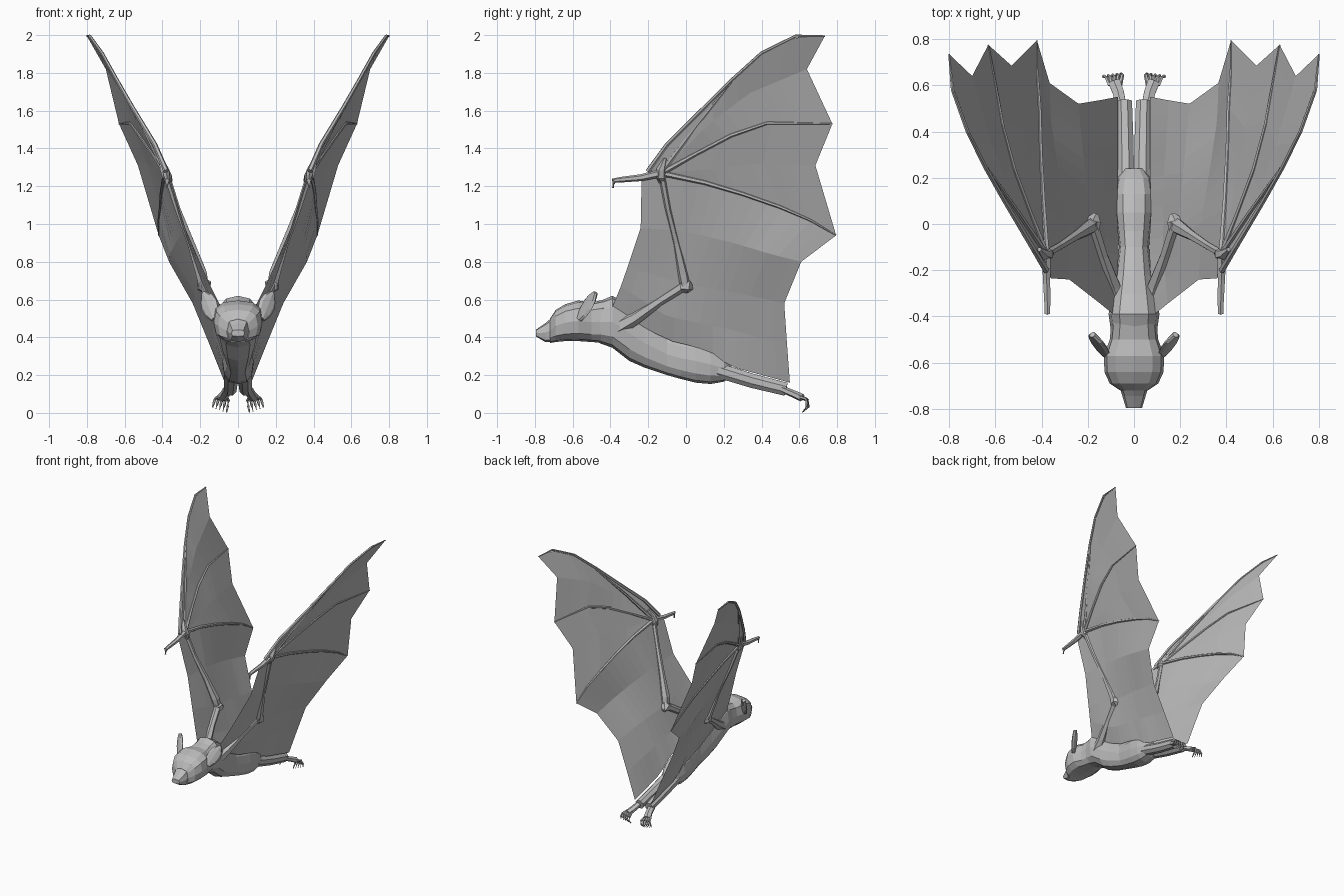
import bpy, math
from mathutils import Vector

grey = bpy.data.materials.new("bat_grey")
grey.diffuse_color = (0.5, 0.5, 0.5, 1)


def make(name, verts, faces, mirror=False):
    me = bpy.data.meshes.new(name)
    me.from_pydata([tuple(v) for v in verts], [], faces)
    me.materials.append(grey)
    ob = bpy.data.objects.new(name, me)
    bpy.context.collection.objects.link(ob)
    if mirror:
        ob.modifiers.new("mirror", 'MIRROR').use_mirror_merge = False
    return ob


def skin(name, rings, mirror=False):
    """Closed skin over rings of equal size, capped at both ends."""
    n = len(rings[0])
    verts = [v for r in rings for v in r]
    faces = [(k * n + i, k * n + (i + 1) % n, (k + 1) * n + (i + 1) % n, (k + 1) * n + i)
             for k in range(len(rings) - 1) for i in range(n)]
    faces += [tuple(range(n))[::-1], tuple(range((len(rings) - 1) * n, len(rings) * n))]
    return make(name, verts, faces, mirror)


def tube(name, pts, radii, sides=6, flat=1.0, mirror=True):
    """Tapered bone along a path; flat widens it vertically."""
    pts = [Vector(p) for p in pts]
    rings = []
    for i, p in enumerate(pts):
        t = (pts[min(i + 1, len(pts) - 1)] - pts[max(i - 1, 0)]).normalized()
        u = t.cross(Vector((0, 0, 1)) if abs(t.z) < 0.9 else Vector((0, 1, 0))).normalized()
        w = u.cross(t)
        rings.append([p + radii[i] * (math.cos(a) * u + flat * math.sin(a) * w)
                      for a in [math.tau * (j + 0.5) / sides for j in range(sides)]])
    return skin(name, rings, mirror)


def torso(name, stations, sides=12, power=0.8):
    """Cross-sections along y: (y, half width, bottom z, top z)."""
    def se(v):
        return math.copysign(abs(v) ** power, v)
    rings = []
    for y, rx, lo, hi in stations:
        rings.append([(rx * se(math.cos(a)), y, (lo + hi) / 2 + (hi - lo) / 2 * se(math.sin(a)))
                      for a in [math.tau * j / sides for j in range(sides)]])
    return skin(name, rings)


def resample(pts, n):
    pts = [Vector(p) for p in pts]
    d = [0]
    for a, b in zip(pts, pts[1:]):
        d.append(d[-1] + (b - a).length)
    out = []
    for k in range(n):
        s = d[-1] * k / (n - 1)
        i = max(j for j in range(len(pts) - 1) if d[j] <= s + 1e-9)
        out.append(pts[i].lerp(pts[i + 1], min(1, (s - d[i]) / (d[i + 1] - d[i]))))
    return out


def sheet(name, rows, n=13):
    """Membrane stretched over several paths."""
    rows = [resample(r, n) for r in rows]
    verts = [v for r in rows for v in r]
    faces = [(k * n + i, k * n + i + 1, (k + 1) * n + i + 1, (k + 1) * n + i)
             for k in range(len(rows) - 1) for i in range(n - 1)]
    return make(name, verts, faces, True)


# Body and head
torso("body", [(-0.46, 0.10, 0.37, 0.59), (-0.39, 0.11, 0.345, 0.62), (-0.30, 0.095, 0.275, 0.57),
               (-0.22, 0.08, 0.24, 0.50), (-0.10, 0.065, 0.20, 0.42), (-0.03, 0.073, 0.18, 0.40),
               (0.05, 0.082, 0.16, 0.39), (0.13, 0.082, 0.153, 0.36), (0.20, 0.07, 0.165, 0.31),
               (0.24, 0.04, 0.19, 0.26)])
torso("head", [(-0.72, 0.06, 0.37, 0.50), (-0.69, 0.105, 0.375, 0.545), (-0.64, 0.128, 0.38, 0.575),
               (-0.57, 0.13, 0.38, 0.595), (-0.50, 0.105, 0.375, 0.585), (-0.43, 0.098, 0.37, 0.60)],
      power=0.7)
torso("snout", [(-0.795, 0.035, 0.405, 0.44), (-0.745, 0.05, 0.375, 0.475), (-0.68, 0.07, 0.375, 0.53)],
      sides=8, power=0.6)

# Ears: flat leaf shapes leaning outward and back
long = Vector((0.32, 0.5, 0.8)).normalized()
thin = Vector((0.5, -0.75, 0.2))
thin = (thin - thin.dot(long) * long).normalized()
wide = long.cross(thin)
mid = Vector((0.153, -0.52, 0.57))
skin("ear", [[mid + long * s + wide * w * math.cos(a) + thin * 0.014 * math.sin(a)
              for a in [math.tau * j / 8 for j in range(8)]]
             for s, w in [(-0.09, 0.022), (-0.05, 0.042), (0, 0.05), (0.045, 0.04), (0.083, 0.012)]], True)

# Finger paths
wrist = (0.38, -0.13, 1.27)
lead = [(0.38, -0.2, 1.28), (0.44, -0.1, 1.42), (0.56, 0.1, 1.62), (0.64, 0.24, 1.76),
        (0.72, 0.4, 1.905), (0.785, 0.58, 1.995), (0.8, 0.735, 1.995)]
middle = [wrist, (0.45, 0.05, 1.37), (0.52, 0.24, 1.47), (0.57, 0.43, 1.535), (0.63, 0.775, 1.53)]
lower = [wrist, (0.395, 0.1, 1.22), (0.405, 0.3, 1.16), (0.41, 0.5, 1.09), (0.42, 0.66, 1.02), (0.42, 0.795, 0.94)]

# Wing membranes between fingers, arm and flank
sheet("wing_tip_membrane", [lead,
                            [wrist, (0.52, 0.1, 1.51), (0.61, 0.33, 1.69), (0.70, 0.64, 1.82)],
                            middle])
sheet("wing_middle_membrane", [middle,
                               [wrist, (0.43, 0.12, 1.29), (0.48, 0.4, 1.32), (0.53, 0.685, 1.31)],
                               lower])
sheet("wing_inner_membrane", [
    [(0.36, -0.235, 1.24)] + lower,
    [(0.28, -0.24, 0.98), (0.29, 0, 0.96), (0.33, 0.25, 0.9), (0.36, 0.45, 0.84), (0.365, 0.61, 0.80)],
    [(0.19, -0.31, 0.77), (0.19, 0, 0.68), (0.215, 0.25, 0.64), (0.24, 0.52, 0.58)],
    [(0.145, -0.345, 0.67), (0.125, -0.1, 0.51), (0.13, 0.2, 0.45), (0.15, 0.535, 0.36)],
    [(0.09, -0.39, 0.56), (0.07, -0.2, 0.44), (0.065, -0.08, 0.38), (0.075, 0.05, 0.35),
     (0.07, 0.16, 0.31), (0.07, 0.22, 0.25), (0.07, 0.55, 0.16)]], 15)

# Wing bones
tube("finger_leading", lead, [0.015, 0.013, 0.011, 0.01, 0.009, 0.008, 0.004])
tube("finger_second", [wrist, (0.5, 0.05, 1.51), (0.635, 0.24, 1.75)], [0.016, 0.01, 0.007])
tube("finger_middle", middle, [0.016, 0.011, 0.011, 0.009, 0.004])
tube("finger_lower", lower, [0.016, 0.013, 0.011, 0.01, 0.007, 0.003])
tube("thumb", [wrist, (0.378, -0.24, 1.245), (0.375, -0.34, 1.235), (0.375, -0.383, 1.23), (0.375, -0.387, 1.19)],
     [0.022, 0.018, 0.015, 0.014, 0.006])
tube("wrist_joint", [(0.36, -0.13, 1.22), (0.375, -0.13, 1.25), (0.39, -0.13, 1.29), (0.41, -0.11, 1.35)],
     [0.016, 0.03, 0.026, 0.01])
tube("forearm", [(0.18, 0, 0.66), (0.195, -0.015, 0.74), (0.25, -0.05, 0.90), (0.32, -0.095, 1.08), wrist],
     [0.03, 0.034, 0.022, 0.017, 0.018])
tube("elbow", [(0.165, 0.04, 0.66), (0.18, 0.01, 0.675), (0.18, -0.03, 0.67)], [0.014, 0.042, 0.03])
tube("upper_arm", [(0.06, -0.36, 0.45), (0.09, -0.27, 0.50), (0.135, -0.14, 0.59), (0.18, 0, 0.68)],
     [0.045, 0.035, 0.025, 0.028])

# Legs, feet and clawed toes
tube("leg", [(0.036, 0.17, 0.225), (0.038, 0.35, 0.17), (0.042, 0.53, 0.125)], [0.04, 0.039, 0.036], 8, 1.05)
tube("foot", [(0.055, 0.51, 0.125), (0.068, 0.57, 0.10), (0.085, 0.615, 0.08)], [0.026, 0.028, 0.03], 6, 0.7)
for i in range(5):
    t = i / 4
    tube("toe", [(0.06 + 0.045 * t, 0.60, 0.085), (0.05 + 0.07 * t, 0.645 - 0.01 * t, 0.065 + 0.01 * t),
                 (0.055 + 0.075 * t, 0.65 - 0.01 * t, 0.035 + 0.015 * t),
                 (0.06 + 0.075 * t, 0.615 + 0.02 * t, 0.003 + 0.025 * t)],
         [0.009, 0.008, 0.007, 0.003], 5)
